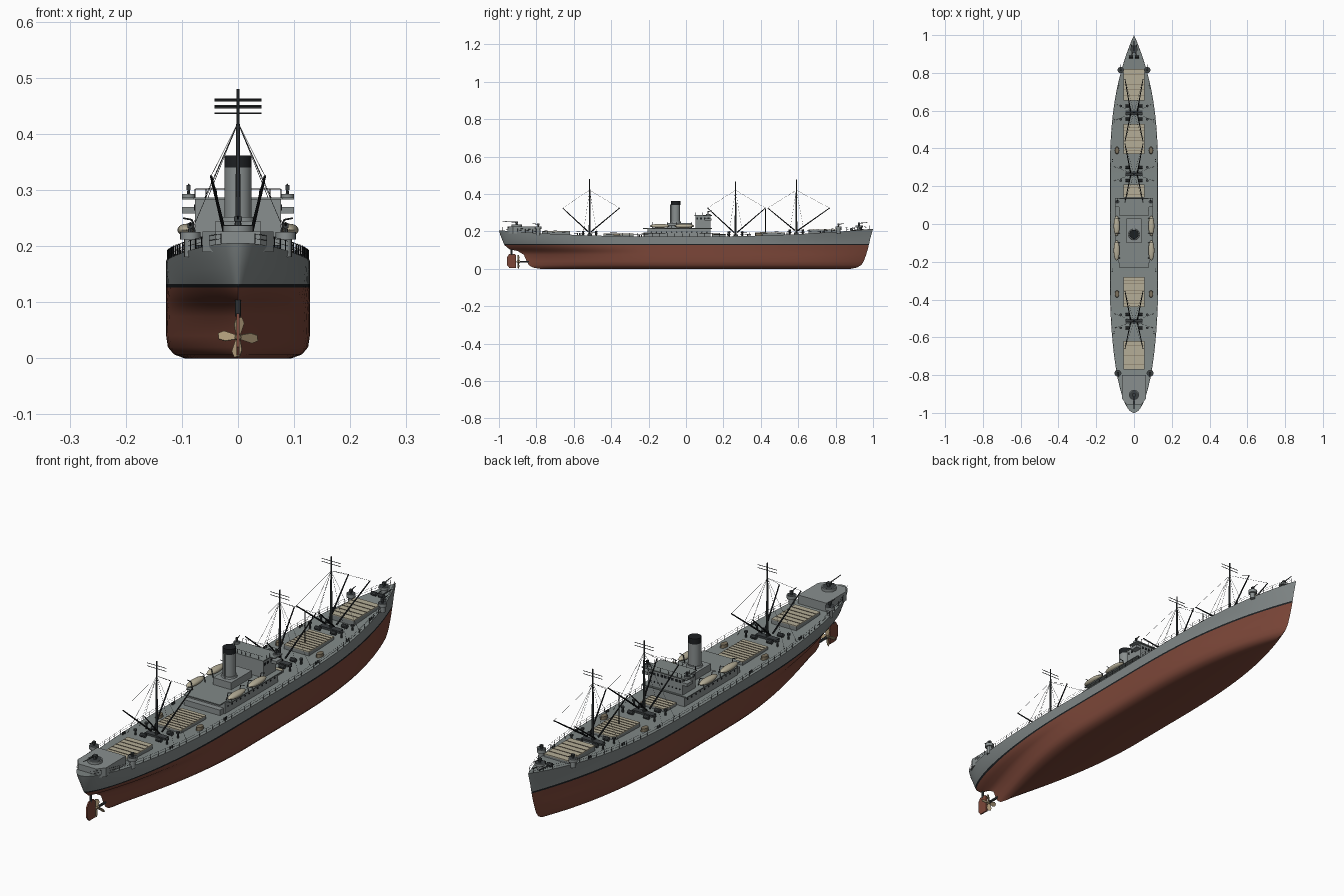
import bpy, bmesh, math
from mathutils import Vector, Matrix

if "Cube" in bpy.data.objects:
    bpy.data.objects.remove(bpy.data.objects["Cube"])

def mat(name, r, g, b):
    m = bpy.data.materials.new(name)
    m.diffuse_color = (r, g, b, 1)
    m.use_nodes = True
    m.node_tree.nodes["Principled BSDF"].inputs["Base Color"].default_value = m.diffuse_color
    return m

RED = mat("red_antifouling", .20, .062, .040)
GREY = mat("hull_grey", .215, .24, .24)
DECK = mat("deck_grey", .22, .25, .245)
LIGHT = mat("house_grey", .25, .275, .275)
BLACK = mat("black", .012, .014, .016)
DARK = mat("fittings_dark_grey", .045, .052, .055)
TAN = mat("hatch_canvas", .46, .42, .31)
SLAT = mat("batten_brown", .20, .165, .11)
BRONZE = mat("propeller_bronze", .42, .32, .19)

def finish(bm, name, *mats):
    me = bpy.data.meshes.new(name)
    bm.to_mesh(me)
    bm.free()
    ob = bpy.data.objects.new(name, me)
    bpy.context.collection.objects.link(ob)
    for m in mats:
        me.materials.append(m)
    bpy.ops.object.select_all(action='DESELECT')
    ob.select_set(True)
    bpy.context.view_layer.objects.active = ob
    bpy.ops.object.shade_smooth_by_angle(angle=math.radians(35))
    return ob

def box(bm, x0, x1, y0, y1, z0, z1):
    M = Matrix.Translation(((x0 + x1) / 2, (y0 + y1) / 2, (z0 + z1) / 2)) @ Matrix.Diagonal((abs(x1 - x0), abs(y1 - y0), abs(z1 - z0), 1))
    bmesh.ops.create_cube(bm, size=1, matrix=M)

def rod(bm, p, q, r, r2=None, seg=8):
    p, q = Vector(p), Vector(q)
    d = q - p
    M = Matrix.Translation((p + q) / 2) @ d.to_track_quat('Z', 'Y').to_matrix().to_4x4()
    bmesh.ops.create_cone(bm, cap_ends=True, segments=seg, radius1=r, radius2=r if r2 is None else r2, depth=d.length, matrix=M)

def prism(bm, pts, off):
    vs = [bm.verts.new(p) for p in pts]
    r = bmesh.ops.extrude_face_region(bm, geom=[bm.faces.new(vs)])
    bmesh.ops.translate(bm, vec=off, verts=[g for g in r['geom'] if isinstance(g, bmesh.types.BMVert)])
    bmesh.ops.recalc_face_normals(bm, faces=bm.faces)

def sheer(y):
    return .172 + (.042 * y ** 2.2 if y > 0 else .034 * (-y) ** 2.5)

def half(y, ys, yb, B, q, pb):
    s, t = min(1, max(0, (y - ys) / .7)), min(1, max(0, (yb - y) / .8))
    return B * (1 - (1 - s) ** 2) ** q * (1 - (1 - t) ** pb)

def edge(y):
    return half(y, -1, 1, .128, .5, 2.8)

# Hull: waterlines (z, stern y, bow y, half breadth, stern fineness, bow fullness)
lv = [(0, -.78, .88, .095, 1.2, 2.8), (.007, -.82, .915, .114, 1.2, 2.8), (.02, -.84, .937, .125, 1.2, 2.7),
      (.04, -.852, .95, .128, 1.2, 2.6), (.075, -.867, .963, .128, 1.1, 2.5), (.095, -.90, .969, .128, 1.0, 2.4),
      (.105, -.945, .972, .128, .9, 2.4), (.126, -.97, .977, .128, .7, 2.4), (.133, -.974, .979, .128, .65, 2.4),
      (.4, -.985, .986, .128, .58, 2.5), (.7, -.994, .993, .128, .53, 2.65), (1, -1, 1, .128, .5, 2.8)]
bm = bmesh.new()
N, L, rings = 56, len(lv), []
for i in range(N + 1):
    u = (1 - math.cos(math.pi * i / N)) / 2
    side = []
    for k, (z, ys, yb, B, q, pb) in enumerate(lv):
        y = ys + (yb - ys) * u
        if k > 8:
            z = .133 + (sheer(y) - .133) * z
        side.append((half(y, ys, yb, B, q, pb), y, z))
    pts = [(-x, y, z) for x, y, z in reversed(side)] + side
    rings.append([bm.verts.new(p) for p in pts])
for a, b in zip(rings, rings[1:]):
    for j in range(2 * L):
        k = (j + 1) % (2 * L)
        f = bm.faces.new((a[j], a[k], b[k], b[j]))
        low = min(j if j >= L else 2 * L - 2 - j, 2 * L - 1) - L
        f.material_index = 3 if j == 2 * L - 1 else 0 if low < 7 else 1 if low == 7 else 2
bmesh.ops.remove_doubles(bm, verts=bm.verts, dist=.00005)
bmesh.ops.dissolve_degenerate(bm, edges=bm.edges, dist=.00001)
bmesh.ops.recalc_face_normals(bm, faces=bm.faces)
finish(bm, "hull", RED, BLACK, GREY, DECK)

# Rudder, stock, shaft and propeller
bm = bmesh.new()
prism(bm, [(-.003, y, z) for y, z in [(-.957, .02), (-.957, .062), (-.945, .08), (-.915, .08), (-.908, .07), (-.908, .005), (-.945, .005)]], (.006, 0, 0))
finish(bm, "rudder", RED)
bm = bmesh.new()
rod(bm, (0, -.932, .075), (0, -.932, .125), .005)
rod(bm, (0, -.90, .038), (0, -.84, .038), .005)
finish(bm, "rudder_stock_and_shaft", DARK)
bm = bmesh.new()
rod(bm, (0, -.905, .038), (0, -.888, .038), .005, .007, 12)
for k in range(4):
    b = bmesh.new()
    prism(b, [(x, 0, z) for x, z in [(-.004, .003), (-.010, .022), (-.007, .034), (.004, .036), (.010, .026), (.004, .003)]], (0, .002, 0))
    R = Matrix.Translation((0, -.897, .038)) @ Matrix.Rotation(k * math.pi / 2 + .1, 4, 'Y') @ Matrix.Rotation(.5, 4, 'Z')
    b.transform(R)
    tmp = bpy.data.meshes.new("blade")
    b.to_mesh(tmp)
    bm.from_mesh(tmp)
    bpy.data.meshes.remove(tmp)
    b.free()
finish(bm, "propeller", BRONZE)

# Hatches: coaming, canvas cover and battens
co, cv, bt = bmesh.new(), bmesh.new(), bmesh.new()
for y0, y1, slats in [(.655, .82, 5), (.37, .53, 8), (.14, .21, 3), (-.44, -.28, 8), (-.77, -.62, 5)]:
    h = max(sheer(y0), sheer(y1)) + .008
    box(co, -.055, .055, y0, y1, h - .03, h)
    box(cv, -.055, .055, y0, y1, h, h + .004)
    for k in range(1, slats + 1):
        y = y0 + (y1 - y0) * k / (slats + 1)
        box(bt, -.055, .055, y - .001, y + .001, h + .003, h + .0055)
finish(co, "hatch_coamings", GREY)
finish(cv, "hatch_covers", TAN)
finish(bt, "hatch_battens", SLAT)

# Midship house, boat deck, casing and bridge
bm = bmesh.new()
box(bm, -.085, .085, -.205, .131, .165, .214)
box(bm, -.08, .08, -.228, -.205, .165, .195)
box(bm, -.04, .04, -.10, .03, .216, .245)
box(bm, -.077, .077, .05, .131, .216, .284)
for s in (-1, 1):
    box(bm, s * .077, s * .10, .10, .135, .258, .270)
finish(bm, "deckhouse_and_bridge", LIGHT)
bm = bmesh.new()
box(bm, -.1, .1, -.185, .138, .213, .217)
box(bm, -.08, .08, -.23, -.18, .213, .217)
box(bm, -.10, .10, .09, .138, .283, .287)
box(bm, -.08, .08, .046, .10, .283, .287)
finish(bm, "boat_and_bridge_decks", DECK)
bm = bmesh.new()
for k in range(9):
    x = -.064 + k * .016
    box(bm, x - .005, x + .005, .130, .132, .264, .274)
    rod(bm, (x, .130, .237), (x, .132, .237), .0035)
for s in (-1, 1):
    for k in range(4):
        y = .06 + k * .02
        box(bm, s * .076, s * .078, y - .005, y + .005, .264, .274)
    for k in range(12):
        y = -.185 + k * .027
        rod(bm, (s * .084, y, .196), (s * .086, y, .196), .004)
finish(bm, "windows_and_portholes", BLACK)

# Funnel
bm = bmesh.new()
rod(bm, (0, -.055, .24), (0, -.055, .34), .024, None, 24)
rod(bm, (0, -.055, .24), (0, -.055, .252), .031, .028, 24)
rod(bm, (0, -.055, .24), (0, -.084, .24), .004)
rod(bm, (0, -.083, .24), (0, -.083, .345), .003)
finish(bm, "funnel", LIGHT)
bm = bmesh.new()
rod(bm, (0, -.055, .34), (0, -.055, .362), .0245, None, 24)
finish(bm, "funnel_top", BLACK)

# Lifeboats and davits
bm, dv = bmesh.new(), bmesh.new()
for s in (-1, 1):
    for y in (-.01, -.14):
        bmesh.ops.create_uvsphere(bm, u_segments=16, v_segments=10, radius=1, matrix=Matrix.Translation((s * .092, y, .229)) @ Matrix.Diagonal((.016, .054, .011, 1)))
        for d in (-.04, .04):
            rod(dv, (s * .075, y + d, .216), (s * .082, y + d, .247), .0018, None, 6)
            rod(dv, (s * .082, y + d, .247), (s * .098, y + d, .250), .0015, None, 6)
finish(bm, "lifeboats", TAN)
finish(dv, "davits", DARK)

# Stern gun platform with its house
bm = bmesh.new()
prism(bm, [(x, y, .19) for x, y in [(-.063, -.80), (.063, -.80), (.063, -.925), (.04, -.955), (-.04, -.955), (-.063, -.925)]], (0, 0, .036))
finish(bm, "stern_gun_house", LIGHT)

# Gun tubs and guns
tub, inner, gun = bmesh.new(), bmesh.new(), bmesh.new()
def gun_tub(x, y, z0, z, r, h, reach, aim):
    if z > z0:
        rod(tub, (x, y, z0 - .01), (x, y, z), r * .6, None, 16)
    rod(tub, (x, y, z), (x, y, z + h), r, None, 20)
    rod(inner, (x, y, z + h - .001), (x, y, z + h + .0004), r * .88, None, 20)
    rod(gun, (x, y, z + h), (x, y, z + h + .012), r * .25, r * .15)
    box(gun, x - r * .28, x + r * .28, y - r * .3, y + r * .3, z + h + .007, z + h + .016)
    rod(gun, (x, y, z + h + .012), (x, y + aim * reach, z + h + .017), .0022, .0014)
gun_tub(0, -.905, .22, .225, .027, .012, .075, -1)
gun_tub(0, .925, sheer(.925), .222, .02, .009, .045, 1)
for s in (-1, 1):
    gun_tub(s * .085, -.79, sheer(-.79), .212, .018, .013, .03, -1)
    gun_tub(s * .07, .815, sheer(.815), .212, .017, .013, .03, 1)
    gun_tub(s * .088, .118, .29, .286, .012, .007, .02, 1)
finish(tub, "gun_tubs", LIGHT)
finish(inner, "gun_tub_floors", DARK)
finish(gun, "guns", DARK)

# Masts, crosstrees, booms and rigging
ma, bo, rg, wi = bmesh.new(), bmesh.new(), bmesh.new(), bmesh.new()
for y, top, reach in [(-.515, .48, (-.145, .16)), (.265, .467, (-.15, .16)), (.59, .477, (-.153, .178))]:
    d = sheer(y)
    rod(ma, (0, y, d), (0, y, top), .0055, .0025)
    for z in (top - .018, top - .03):
        rod(ma, (-.042, y, z), (.042, y, z), .0013, None, 6)
    box(ma, -.045, .045, y - .012, y + .012, d - .01, d + .008)
    for s in (-1, 1):
        for k in reach:
            tip = (s * .048, y + k, .325)
            rod(bo, (s * .018, y + math.copysign(.008, k), d + .02), tip, .0035, .0022, 6)
            rod(rg, tip, (0, y, .42), .0005, None, 4)
            rod(rg, (0, y, .42), (s * edge(y) * .85, y + k * .25, d), .0005, None, 4)
            # winches and ventilators
            yw = y + math.copysign(.035, k)
            rod(wi, (s * .024, yw, d + .009), (s * .046, yw, d + .009), .008, None, 10)
            rod(wi, (s * .07, yw, d - .002), (s * .07, yw, d + .02), .004)
            rod(wi, (s * .07, yw, d + .018), (s * .07, yw, d + .024), .007)
rod(bo, (0, .425, .18), (0, .425, .32), .0015, None, 6)
for s in (-1, 1):
    # anchor windlass and bollards
    rod(wi, (s * .006, .885, sheer(.885) + .007), (s * .026, .885, sheer(.885) + .007), .008, None, 10)
    rod(wi, (s * .01, .89, sheer(.89) + .001), (s * .014, .95, sheer(.95) + .002), .002)
    for y in (-.25, -.58, .33, .54, .72):
        for k in (0, .012):
            rod(wi, (s * edge(y) * .9, y + k, sheer(y) - .002), (s * edge(y) * .9, y + k, sheer(y) + .01), .003)
finish(ma, "masts", DARK)
finish(bo, "cargo_booms", BLACK)
finish(rg, "rigging", DARK)
finish(wi, "winches_and_vents", DARK)

# Life rafts
bm = bmesh.new()
for s in (-1, 1):
    for y in (.39, -.37):
        M = Matrix.Translation((s * .09, y, sheer(y) + .008)) @ Matrix.Diagonal((.8, 1.3, 1, 1))
        bmesh.ops.create_cone(bm, cap_ends=True, segments=16, radius1=.015, radius2=.013, depth=.012, matrix=M)
finish(bm, "life_rafts", SLAT)

# Deck edge rails and house rails
bm = bmesh.new()
for s in (-1, 1):
    prev = None
    for k in range(50):
        y = -.98 + k * .04
        p = Vector((s * edge(y) * .985, y, sheer(y)))
        rod(bm, p, p + Vector((0, 0, .018)), .0009, None, 4)
        if prev:
            for h in (.009, .0175):
                rod(bm, prev + Vector((0, 0, h)), p + Vector((0, 0, h)), .0004, None, 4)
        prev = p
    for k in range(9):
        y = -.18 + k * .026
        rod(bm, (s * .098, y, .216), (s * .098, y, .23), .0007, None, 4)
    rod(bm, (s * .098, -.18, .23), (s * .098, .03, .23), .0005, None, 4)
    for y in (.05, .07, .09):
        rod(bm, (s * .078, y, .286), (s * .078, y, .302), .0008, None, 4)
for y in (.05, .136):
    for k in range(9):
        rod(bm, (-.076 + k * .019, y, .286), (-.076 + k * .019, y, .302), .0007, None, 4)
    rod(bm, (-.076, y, .302), (.076, y, .302), .0006, None, 4)
finish(bm, "railings", BLACK)
